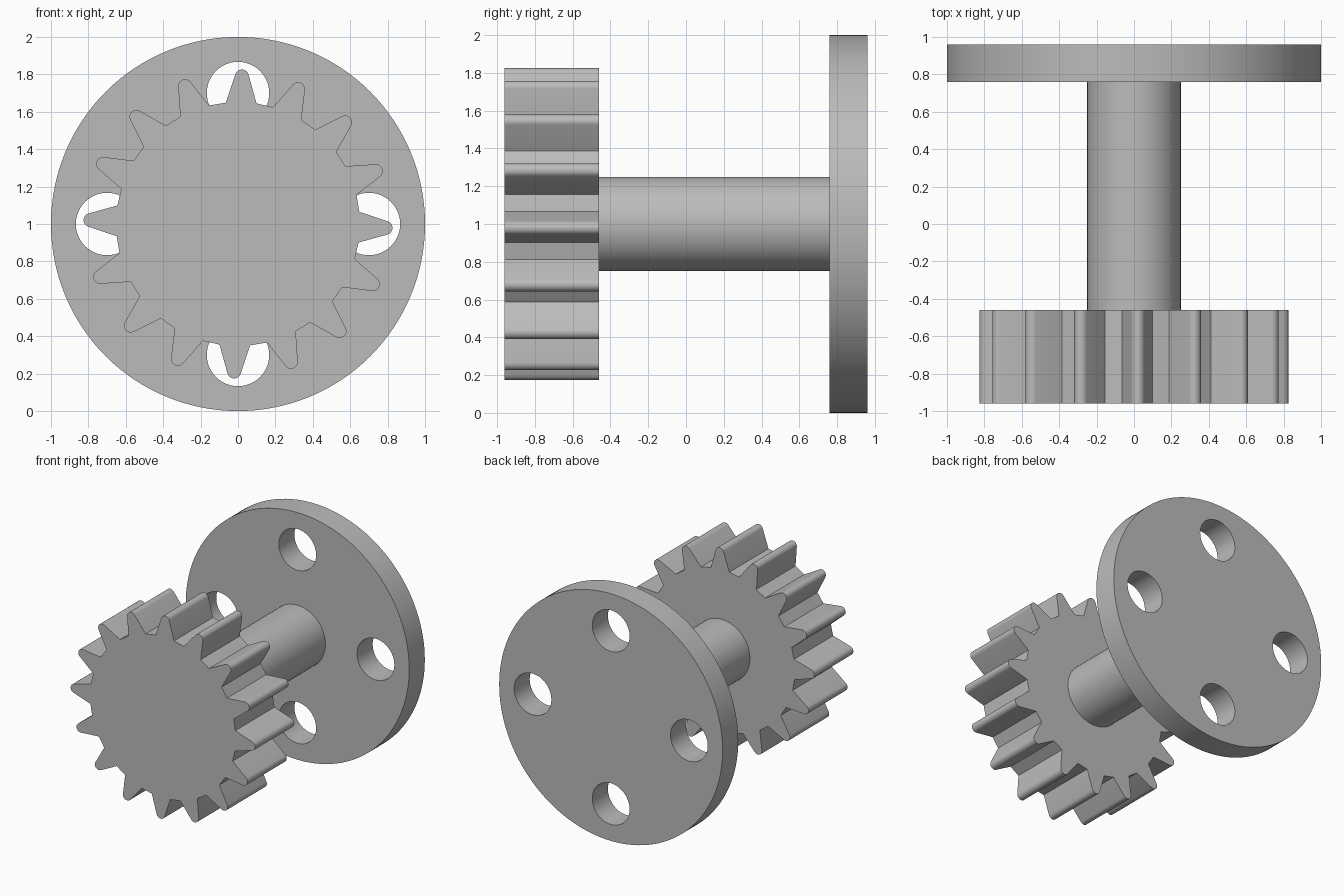
import bpy
import bmesh
from math import sin, cos, pi, radians

cube = bpy.data.objects.get("Cube")
if cube:
    bpy.data.objects.remove(cube, do_unlink=True)

GREY = (0.5, 0.5, 0.5, 1)
metal = bpy.data.materials.new("plain grey")
metal.use_nodes = True
metal.diffuse_color = GREY
metal.node_tree.nodes["Principled BSDF"].inputs["Base Color"].default_value = GREY

AXIS_Z = 1.0  # height of the shaft axis


def circle(cx, cz, r, n):
    return [(cx + r * cos(2 * pi * i / n), cz + r * sin(2 * pi * i / n)) for i in range(n)]


def prism(name, outlines, y0, y1):
    """Fill closed x-z outlines (later ones are holes) and extrude along y."""
    bm = bmesh.new()
    for pts in outlines:
        vs = [bm.verts.new((x, y0, AXIS_Z + z)) for x, z in pts]
        for a, b in zip(vs, vs[1:] + vs[:1]):
            bm.edges.new((a, b))
    bmesh.ops.triangle_fill(bm, use_beauty=True, use_dissolve=False,
                            edges=bm.edges[:], normal=(0, -1, 0))
    ext = bmesh.ops.extrude_face_region(bm, geom=bm.faces[:], use_keep_orig=True)
    moved = [g for g in ext["geom"] if isinstance(g, bmesh.types.BMVert)]
    bmesh.ops.translate(bm, verts=moved, vec=(0, y1 - y0, 0))
    bmesh.ops.recalc_face_normals(bm, faces=bm.faces[:])
    mesh = bpy.data.meshes.new(name)
    bm.to_mesh(mesh)
    bm.free()
    mesh.materials.append(metal)
    obj = bpy.data.objects.new(name, mesh)
    bpy.context.collection.objects.link(obj)
    bpy.ops.object.select_all(action='DESELECT')
    obj.select_set(True)
    bpy.context.view_layer.objects.active = obj
    bpy.ops.object.shade_smooth_by_angle(angle=radians(25))
    return obj


def gear_outline(teeth, root_r, half_base, tip_r, tip_round, start):
    """Straight-flanked teeth with round tips."""
    base = (root_r * sin(half_base), root_r * cos(half_base))
    tip_c = tip_r - tip_round
    lean = radians(17)  # where the flank meets the round tip
    steps = 10
    tooth = [base]
    for i in range(steps + 1):
        a = lean + (pi - 2 * lean) * i / steps
        tooth.append((tip_round * cos(a), tip_c + tip_round * sin(a)))
    tooth.append((-base[0], base[1]))
    pts = []
    for k in range(teeth):
        t = start + 2 * pi * k / teeth
        pts += [(x * cos(t) - z * sin(t), x * sin(t) + z * cos(t)) for x, z in tooth]
    return pts


# Round flange with four bolt holes
holes = [circle(0.7 * cos(k * pi / 2), 0.7 * sin(k * pi / 2), 0.167, 48) for k in range(4)]
prism("flange", [circle(0, 0, 1.0, 128)] + holes, 0.76, 0.96)

# Shaft, seated slightly into both ends
prism("shaft", [circle(0, 0, 0.25, 64)], -0.48, 0.78)

# Toothed gear
prism("gear", [gear_outline(16, 0.652, radians(7.25), 0.826, 0.037, radians(-1.5))],
      -0.96, -0.46)
